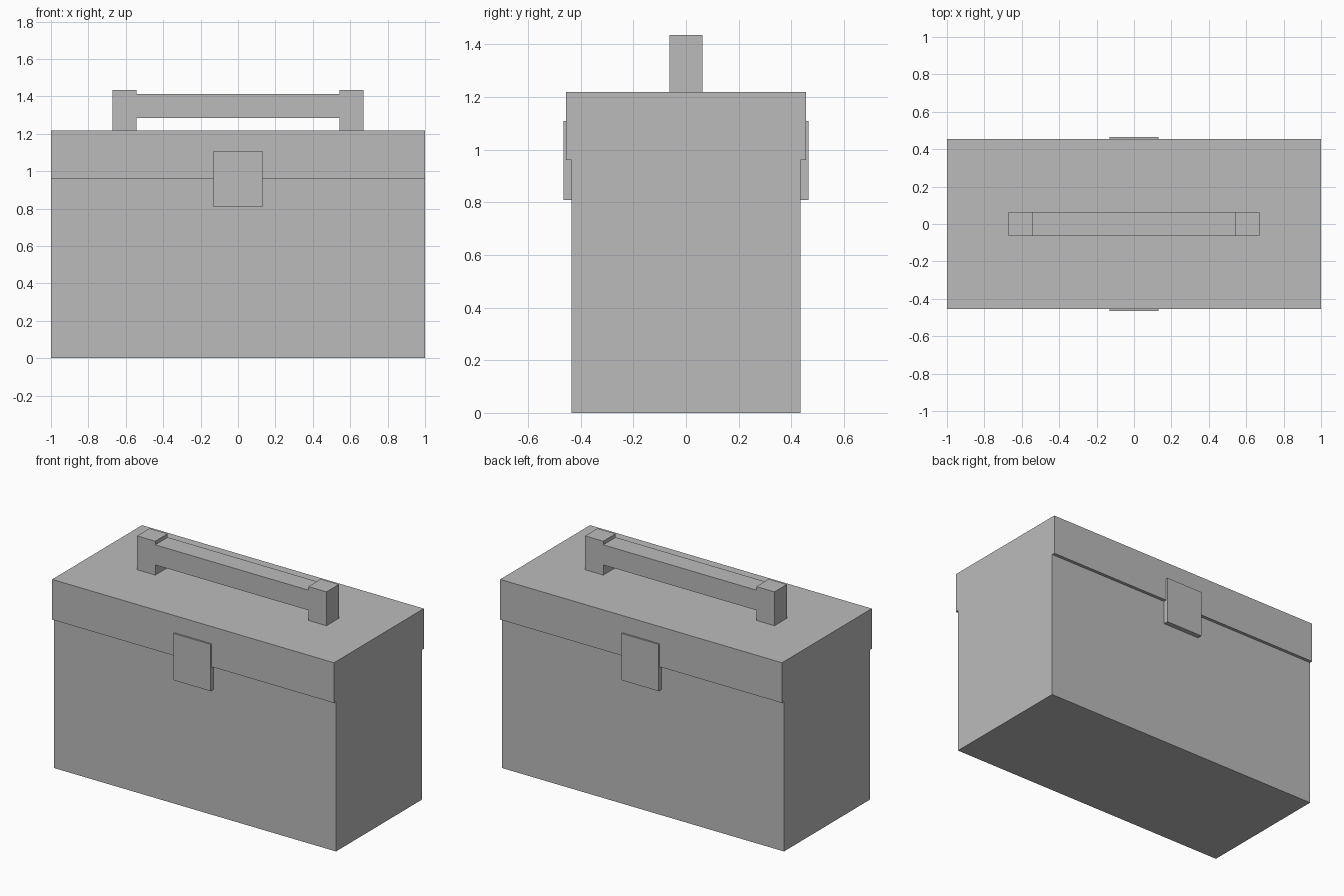
import bpy

cube = bpy.data.objects.get("Cube")
if cube:
    bpy.data.objects.remove(cube, do_unlink=True)

grey = bpy.data.materials.new("plain grey")
grey.use_nodes = True
grey.diffuse_color = (0.5, 0.5, 0.5, 1)
grey.node_tree.nodes["Principled BSDF"].inputs["Base Color"].default_value = grey.diffuse_color


def box(name, x, y, z):
    """Flat-sided box spanning the given (low, high) ranges."""
    spans = (x, y, z)
    bpy.ops.mesh.primitive_cube_add(size=1, location=[(a + b) / 2 for a, b in spans])
    ob = bpy.context.object
    ob.name = name
    ob.scale = [b - a for a, b in spans]
    bpy.ops.object.transform_apply(location=False, rotation=False, scale=True)
    ob.data.materials.append(grey)
    return ob


# Case body and overhanging lid
box("case_body", (-1, 1), (-0.435, 0.435), (0, 0.96))
box("lid", (-1, 1), (-0.455, 0.455), (0.96, 1.218))

# Clasps lapping over the lid seam, front and back
box("front_clasp", (-0.132, 0.132), (-0.466, -0.435), (0.808, 1.108))
box("back_clasp", (-0.132, 0.132), (0.435, 0.466), (0.808, 1.108))

# Handle: two posts and the grip between them
grip_width = (-0.063, 0.063)
box("left_handle_post", (0.543, 0.672), grip_width, (1.218, 1.435))
box("right_handle_post", (-0.672, -0.543), grip_width, (1.218, 1.435))
box("handle_grip", (-0.543, 0.543), grip_width, (1.283, 1.412))
